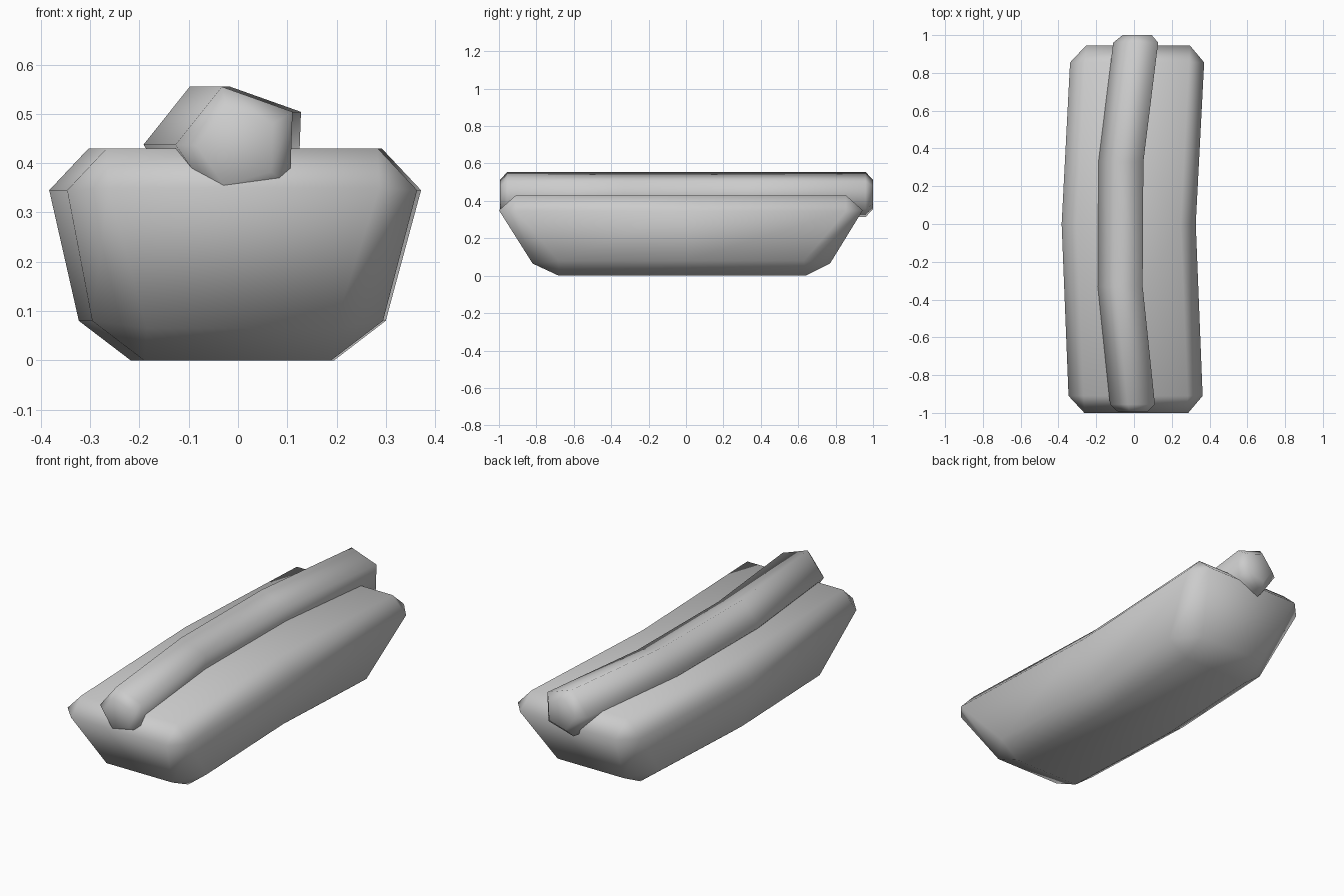
import bpy, bmesh, math

cube = bpy.data.objects.get("Cube")
if cube:
    bpy.data.objects.remove(cube, do_unlink=True)

grey = bpy.data.materials.new("plain_grey")
grey.use_nodes = True
COLOUR = (0.6, 0.6, 0.6, 1)
grey.diffuse_color = COLOUR
grey.node_tree.nodes["Principled BSDF"].inputs["Base Color"].default_value = COLOUR


def loft(name, rings):
    """Skin closed rings of equal length, cap both ends and shade smooth."""
    bm = bmesh.new()
    loops = [[bm.verts.new(p) for p in ring] for ring in rings]
    n = len(loops[0])
    for a, b in zip(loops, loops[1:]):
        for i in range(n):
            j = (i + 1) % n
            bm.faces.new((a[i], a[j], b[j], b[i]))
    bm.faces.new(loops[0])
    bm.faces.new(loops[-1])
    bmesh.ops.remove_doubles(bm, verts=bm.verts, dist=0.001)
    bmesh.ops.recalc_face_normals(bm, faces=bm.faces)
    for f in bm.faces:
        f.smooth = True
    mesh = bpy.data.meshes.new(name)
    bm.to_mesh(mesh)
    bm.free()
    mesh.materials.append(grey)
    obj = bpy.data.objects.new(name, mesh)
    bpy.context.collection.objects.link(obj)
    return obj


def bun_ring(half, front, back, cut_x, cut_y, z_side, z_end):
    """Outline with cut corners, bent sideways about its middle."""
    f, b, inner = front + cut_y, back - cut_y, half - cut_x
    pts = [(half, 0, z_side), (half, b, z_side), (inner, back, z_end),
           (-inner, back, z_end), (-half, b, z_side), (-half, 0, z_side),
           (-half, f, z_side), (-inner, front, z_end),
           (inner, front, z_end), (half, f, z_side)]
    return [(x - 0.028 + abs(y) * (0.052 if y > 0 else 0.04), y, z)
            for x, y, z in pts]


# Bun: bevelled, tapering block with a slight bend
loft("bun", [
    bun_ring(0.19, -0.68, 0.64, 0, 0, 0, 0),
    bun_ring(0.295, -0.82, 0.77, 0.105, 0.14, 0.08, 0.065),
    bun_ring(0.355, -1.0, 0.945, 0.08, 0.09, 0.345, 0.35),
    bun_ring(0.275, -0.91, 0.855, 0, 0, 0.43, 0.43),
])


def sausage_ring(y, shift, scale):
    """Five-sided section around the sausage axis."""
    angles = [math.radians(34 + 72 * i) for i in range(5)]
    return [(shift + 0.13 * scale * math.cos(a), y,
             0.433 + 0.127 * scale * math.sin(a)) for a in angles]


# Sausage: bent five-sided bar with chamfered ends
loft("sausage", [sausage_ring(*r) for r in (
    (-0.995, 0.0, 0.65), (-0.955, 0.003, 1), (-0.33, -0.062, 1),
    (0.33, -0.058, 1), (0.96, 0.02, 1), (1.0, 0.024, 0.65))])
